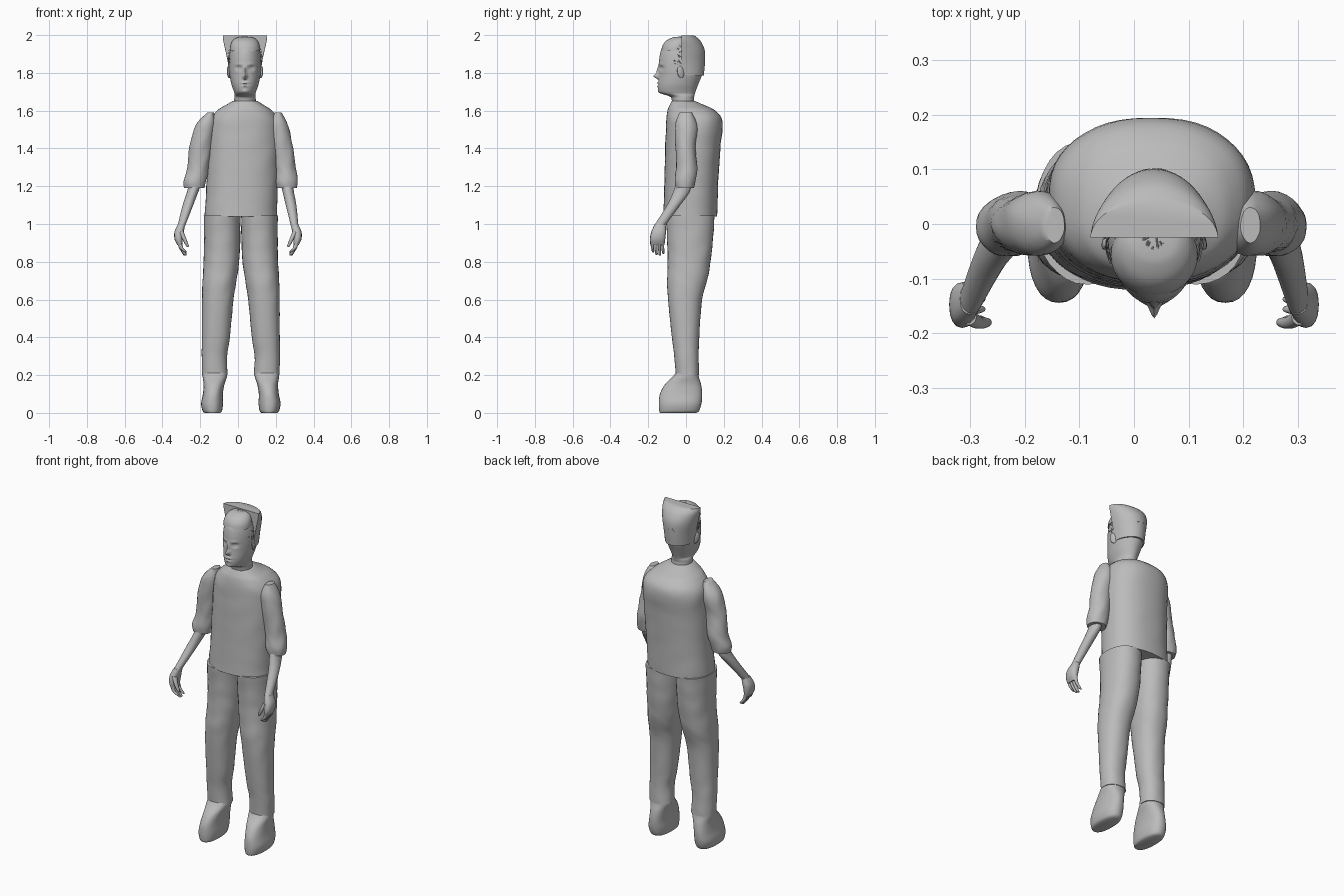
import bpy, math, random

cube = bpy.data.objects.get("Cube")
if cube:
    bpy.data.objects.remove(cube)

random.seed(4)
MID = 0.037          # sideways centre of the head

grey = bpy.data.materials.new("plain grey")
grey.use_nodes = True
grey.diffuse_color = (0.5, 0.5, 0.5, 1)
grey.node_tree.nodes["Principled BSDF"].inputs["Base Color"].default_value = (0.5, 0.5, 0.5, 1)


def smooth_rings(rings, steps):
    """Fill in rings with a Catmull-Rom spline."""
    out = []
    for i in range(len(rings) - 1):
        a, b, c, d = (rings[max(0, min(len(rings) - 1, i + k))] for k in (-1, 0, 1, 2))
        for s in range(steps):
            t = s / steps
            out.append([q + 0.5 * t * (r - p + t * (2 * p - 5 * q + 4 * r - s4
                        + t * (3 * (q - r) + s4 - p)))
                        for p, q, r, s4 in zip(a, b, c, d)])
    return out + [list(rings[-1])]


def loft(name, rings, sides=32, steps=5, power=2.0, wrinkle=0.0, shape=None):
    """Closed skin over level rings given as (z, centre x, front y, back y, half width)."""
    verts, faces = [], []
    levels = smooth_rings(rings, steps)
    for z, cx, front, back, rx in levels:
        for k in range(sides):
            a = math.tau * k / sides
            ca, sa = math.cos(a), math.sin(a)
            fold = 1 + wrinkle * math.sin(z * 55 + 2 * math.sin(3 * a + z * 9)) * math.cos(2 * a + z * 13)
            ex = math.copysign(abs(ca) ** (2 / power), ca) * fold
            ey = math.copysign(abs(sa) ** (2 / power), sa) * fold
            p = (cx + rx * ex, (front + back) / 2 + (back - front) / 2 * ey, z)
            verts.append(shape(*p) if shape else p)
    for i in range(len(levels) - 1):
        for k in range(sides):
            n = (k + 1) % sides
            faces.append((i * sides + k, i * sides + n, (i + 1) * sides + n, (i + 1) * sides + k))
    last = (len(levels) - 1) * sides
    faces += [tuple(reversed(range(sides))), tuple(range(last, last + sides))]
    if rings[0][0] > rings[-1][0]:
        faces = [f[::-1] for f in faces]
    mesh = bpy.data.meshes.new(name)
    mesh.from_pydata(verts, [], faces)
    mesh.materials.append(grey)
    obj = bpy.data.objects.new(name, mesh)
    bpy.context.collection.objects.link(obj)
    finish(obj)
    return obj


def finish(obj):
    bpy.ops.object.select_all(action='DESELECT')
    obj.select_set(True)
    bpy.context.view_layer.objects.active = obj
    bpy.ops.object.shade_smooth_by_angle(angle=math.radians(50))


# Shirt body
loft("shirt", [(1.04, .014, -.12, .165, .191), (1.2, .022, -.115, .17, .189),
               (1.4, .03, -.11, .182, .19), (1.54, .033, -.105, .194, .184),
               (1.6, .035, -.098, .155, .145), (1.63, .036, -.086, .095, .1),
               (1.65, MID, -.075, .05, .068)], sides=48, power=2.3, wrinkle=.008)

# Trouser legs and shoes
for side, sgn in (("right", -1), ("left", 1)):
    def at(off):
        return .015 + sgn * off
    loft(side + "_trouser_leg",
         [(.2, at(.137), -.055, .07, .068), (.3, at(.14), -.062, .067, .067),
          (.4, at(.132), -.075, .07, .074), (.6, at(.122), -.095, .085, .083),
          (.7, at(.113), -.1, .112, .09), (.8, at(.103), -.097, .13, .094),
          (.92, at(.099), -.1, .143, .096), (1.045, at(.099), -.11, .152, .097)],
         power=2.2, wrinkle=.012)
    loft(side + "_shoe",
         [(.0, at(.15), -.138, .055, .042), (.012, at(.151), -.142, .07, .052),
          (.05, at(.152), -.144, .082, .058), (.1, at(.148), -.138, .086, .053),
          (.15, at(.142), -.112, .08, .055), (.19, at(.138), -.072, .068, .064),
          (.215, at(.137), -.052, .064, .064)], power=2.3)

# Arms: the x positions differ a little between the two sides
ARM_X = {"right": ((-.145, -.172, -.198, -.21, -.228, -.23), (-.225, -.24, -.265, -.3)),
         "left": ((.213, .212, .232, .248, .256, .26), (.258, .266, .281, .3))}
SLEEVE = ((1.59, -.035, .03, .018), (1.52, -.058, .06, .054), (1.4, -.055, .05, .06),
          (1.3, -.052, .06, .058), (1.23, -.06, .052, .06), (1.19, -.055, .042, .054))
FOREARM = ((1.22, -.05, .03, .034), (1.17, -.068, .02, .03), (1.1, -.1, -.03, .028),
           (.99, -.17, -.112, .02))
for side, sgn in (("right", -1), ("left", 1)):
    xs, xf = ARM_X[side]
    loft(side + "_sleeve", [(z, x, f, b, r) for x, (z, f, b, r) in zip(xs, SLEEVE)],
         sides=28, wrinkle=.03)
    loft(side + "_forearm", [(z, x, f, b, r) for x, (z, f, b, r) in zip(xf, FOREARM)], sides=20)
    loft(side + "_palm", [(1.0, sgn * .299, -.165, -.108, .019), (.96, sgn * .311, -.183, -.106, .025),
                          (.92, sgn * .314, -.19, -.11, .022), (.888, sgn * .308, -.186, -.114, .013)],
         sides=16, power=2.4)
    for i, tip in enumerate((.85, .836, .832, .842)):
        y = -.177 + .018 * i
        loft(f"{side}_finger_{i + 1}",
             [(.91, sgn * .312, y - .009, y + .009, .012), (.875, sgn * .302, y - .008, y + .008, .011),
              (tip + .006, sgn * .282, y - .004, y + .01, .009),
              (tip, sgn * .276, y, y + .006, .004)], sides=10, steps=3)
    loft(side + "_thumb", [(.96, sgn * .302, -.185, -.155, .014), (.92, sgn * .284, -.192, -.168, .011),
                           (.885, sgn * .268, -.188, -.172, .008), (.878, sgn * .266, -.183, -.177, .003)],
         sides=10, steps=3)

# Face relief: (offset x, height, spread x, spread z, forward amount)
RELIEF = [(0, 1.782, .011, .013, .026), (0, 1.81, .008, .025, .012),
          (.034, 1.825, .014, .011, -.012), (.034, 1.824, .008, .005, .006),
          (.03, 1.845, .02, .008, .004), (0, 1.747, .02, .005, .006),
          (0, 1.729, .017, .005, .005), (0, 1.738, .022, .003, -.005),
          (0, 1.7, .016, .01, .005), (0, 1.762, .012, .006, -.004)]


def face(x, y, z):
    if y < -.06:
        for dx, h, sx, sz, push in RELIEF:
            u = (abs(x - MID) - dx) / sx
            y -= push * math.exp(-u * u - ((z - h) / sz) ** 2)
    return x, y, z


# Head with neck
loft("head", [(1.6, MID, -.07, .05, .058), (1.66, MID, -.076, .042, .057),
              (1.677, MID, -.09, .044, .056), (1.69, MID, -.13, .047, .055),
              (1.705, MID, -.145, .052, .06), (1.74, MID, -.148, .065, .072),
              (1.79, MID, -.143, .085, .082), (1.83, MID, -.143, .093, .085),
              (1.88, MID, -.141, .096, .084), (1.925, MID, -.13, .09, .077),
              (1.955, MID, -.105, .07, .062), (1.975, MID, -.07, .035, .03)],
     sides=96, steps=9, shape=face)

# Ears
for side, sgn in (("right", -1), ("left", 1)):
    bpy.ops.mesh.primitive_uv_sphere_add(segments=16, ring_count=10, radius=1,
                                         location=(MID + sgn * .085, -.028, 1.805))
    ear = bpy.context.object
    ear.name = side + "_ear"
    ear.scale = (.009, .02, .033)
    ear.rotation_euler = (.2, 0, sgn * .4)
    ear.data.materials.append(grey)
    finish(ear)

# Back hair: a shell with a flat front that flares towards the crown
loft("back_hair", [(1.785, MID, -.13, .094, .083), (1.85, MID, -.13, .1, .09),
                   (1.92, MID, -.13, .099, .104), (1.97, MID, -.12, .076, .115),
                   (1.997, MID, -.1, .045, .117)], sides=48,
     shape=lambda x, y, z: (x, max(y, -.025), z))

# Top hair cap over the forehead
loft("top_hair", [(1.915, MID, -.132, .02, .08), (1.945, MID, -.124, .02, .077),
                  (1.97, MID, -.105, .02, .066), (1.986, MID, -.075, .0, .045),
                  (1.99, MID, -.055, -.02, .02)], sides=32,
     shape=lambda x, y, z: (x, y, z))

# Loose hair strands lying over the crown, temples and back
curve = bpy.data.curves.new("hair_strands", 'CURVE')
curve.dimensions = '3D'
curve.bevel_depth = .0015
curve.bevel_resolution = 0
curve.materials.append(grey)


def on_scalp(a, e):
    c = math.cos(e)
    return (MID + .091 * c * math.cos(a), -.016 + .117 * c * math.sin(a), 1.88 + .113 * math.sin(e), 1)


made = 0
while made < 260:
    a, e = random.uniform(0, math.tau), random.uniform(-.7, 1.4)
    in_front = math.sin(a) < -.45
    if (in_front and e < .5) or (math.sin(a) < .1 and e < -.6):
        continue
    da, de = random.uniform(-.25, .25), random.uniform(-.28, .28)
    strand = curve.splines.new('POLY')
    strand.points.add(2)
    for k, pt in enumerate(strand.points):
        pt.co = on_scalp(a + da * k / 2, min(1.5, e + de * k / 2))
    made += 1
strands = bpy.data.objects.new("hair_strands", curve)
bpy.context.collection.objects.link(strands)
